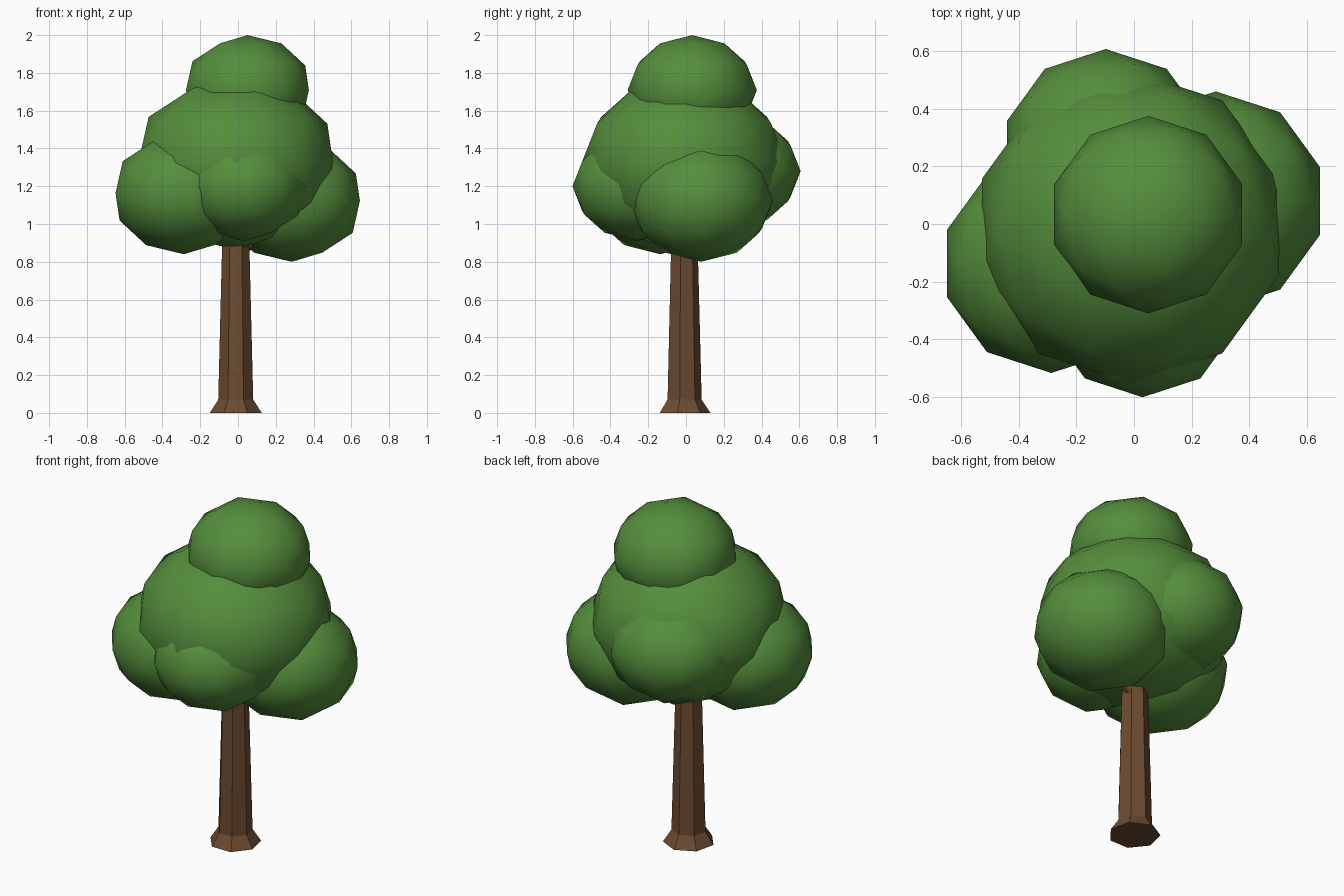
import bpy, bmesh, math
from mathutils import Vector

if "Cube" in bpy.data.objects:
    bpy.data.objects.remove(bpy.data.objects["Cube"])


def material(name, color):
    m = bpy.data.materials.new(name)
    m.diffuse_color = color
    m.use_nodes = True
    m.node_tree.nodes["Principled BSDF"].inputs["Base Color"].default_value = m.diffuse_color
    return m


leaf = material("leaf_green", (0.09, 0.27, 0.045, 1))
bark = material("bark_brown", (0.15, 0.07, 0.03, 1))


def tube(name, rings, sides):
    """Flat-faced tube skinned through (centre, radius) rings, capped at both ends."""
    bm = bmesh.new()
    loops = []
    for c, r in rings:
        angles = [math.pi / 2 + 2 * math.pi * i / sides for i in range(sides)]
        loops.append([bm.verts.new((c[0] + r * math.cos(a), c[1] + r * math.sin(a), c[2]))
                      for a in angles])
    for a, b in zip(loops, loops[1:]):
        for i in range(sides):
            j = (i + 1) % sides
            bm.faces.new((a[i], a[j], b[j], b[i]))
    bm.faces.new(loops[0][::-1])
    bm.faces.new(loops[-1])
    me = bpy.data.meshes.new(name)
    bm.to_mesh(me)
    bm.free()
    me.materials.append(bark)
    ob = bpy.data.objects.new(name, me)
    bpy.context.collection.objects.link(ob)
    return ob


def clump(name, centre, radius):
    """Low-poly leaf ball, slightly squashed and smooth shaded."""
    bpy.ops.mesh.primitive_ico_sphere_add(subdivisions=2, radius=radius, location=centre)
    ob = bpy.context.object
    ob.name = name
    ob.scale.z = 0.85
    bpy.ops.object.transform_apply(location=False, rotation=False, scale=True)
    bpy.ops.object.shade_smooth()
    ob.data.materials.append(leaf)


# Seven-sided trunk with flared foot
TX, TY = -0.012, -0.012
tube("trunk", [((TX, TY, z), r) for z, r in
               [(0, 0.141), (0.07, 0.095), (0.87, 0.0745), (1.2, 0.066)]], 7)

# Side branch reaching into the right clump
tube("branch", [((0.0, 0.0, 0.82), 0.035), ((0.25, 0.05, 1.12), 0.022)], 5)

# Foliage clumps
clump("foliage_main", (-0.012, -0.01, 1.325), 0.542)
clump("foliage_top", (0.05, 0.033, 1.709), 0.342)
clump("foliage_left", (-0.287, -0.137, 1.163), 0.38)
clump("foliage_right", (0.284, 0.08, 1.123), 0.38)
clump("foliage_front", (0.03, -0.26, 1.2), 0.341)
clump("foliage_back", (-0.098, 0.247, 1.28), 0.36)
